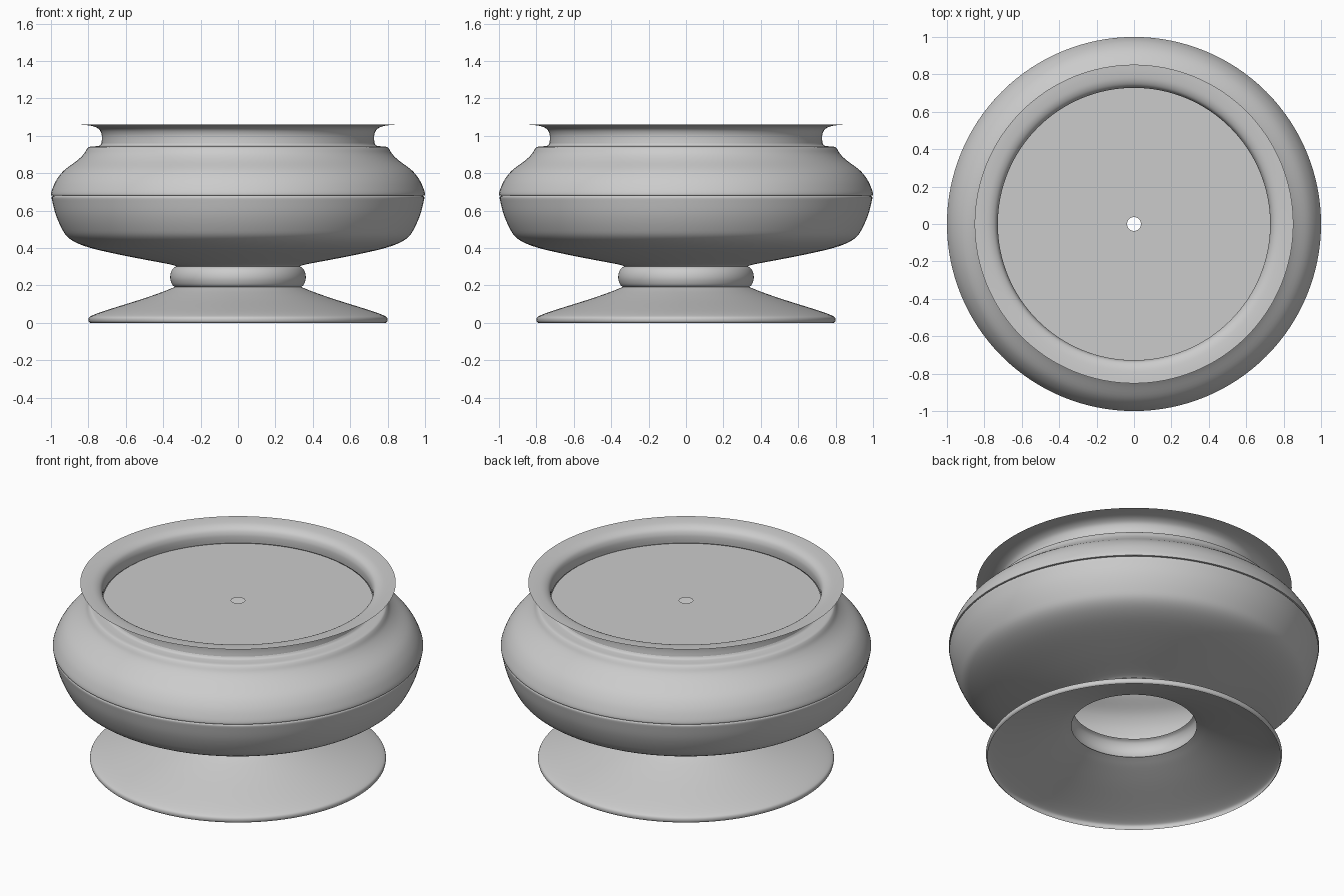
import bpy, math
from mathutils import Vector

if "Cube" in bpy.data.objects:
    bpy.data.objects.remove(bpy.data.objects["Cube"])

SEGMENTS = 128


def smooth_curve(pts, steps=4):
    """Catmull-Rom through the profile points."""
    p = [Vector(q) for q in pts]
    p = [p[0]] + p + [p[-1]]
    out = []
    for a, b, c, d in zip(p, p[1:], p[2:], p[3:]):
        for k in range(steps):
            t = k / steps
            out.append(0.5 * (2 * b + (c - a) * t + (2 * a - 5 * b + 4 * c - d) * t**2
                              + (3 * b - a - 3 * c + d) * t**3))
    return out + [p[-1]]


def lathe(name, profile):
    """Turn an (r, z) profile, listed from bottom to top, into a thin shell."""
    n = len(profile)
    verts, faces = [], []
    for i in range(SEGMENTS):
        a = 2 * math.pi * i / SEGMENTS
        verts += [(r * math.cos(a), r * math.sin(a), z) for r, z in profile]
        o, q = i * n, (i + 1) % SEGMENTS * n
        faces += [(o + j, q + j, q + j + 1, o + j + 1) for j in range(n - 1)]
    mesh = bpy.data.meshes.new(name)
    mesh.from_pydata(verts, [], faces)
    obj = bpy.data.objects.new(name, mesh)
    bpy.context.collection.objects.link(obj)
    bpy.ops.object.select_all(action='DESELECT')
    obj.select_set(True)
    bpy.context.view_layer.objects.active = obj
    bpy.ops.object.shade_smooth_by_angle(angle=math.radians(35))
    return obj


# Flared foot, open underneath
lathe("foot", smooth_curve([
    (0.79, 0), (0.798, 0.008), (0.798, 0.025), (0.785, 0.037), (0.74, 0.055), (0.67, 0.078),
    (0.52, 0.125), (0.41, 0.163), (0.36, 0.183), (0.338, 0.192)]))

# Rounded collar of the stem
lathe("stem_collar", smooth_curve([
    (0.338, 0.192), (0.352, 0.205), (0.362, 0.235), (0.36, 0.265), (0.348, 0.29), (0.33, 0.302)]))

# Lower and upper halves of the bowl, meeting in a fine groove
lathe("bowl_lower", smooth_curve([
    (0.33, 0.302), (0.37, 0.314), (0.55, 0.348), (0.74, 0.388), (0.845, 0.42), (0.91, 0.458),
    (0.945, 0.51), (0.975, 0.58), (0.993, 0.65), (0.996, 0.672), (0.988, 0.68)]))
lathe("bowl_upper", smooth_curve([
    (0.988, 0.68), (1.0, 0.684), (0.993, 0.715), (0.97, 0.765), (0.93, 0.815), (0.86, 0.868),
    (0.825, 0.902), (0.808, 0.93), (0.795, 0.941), (0.765, 0.944), (0.74, 0.948), (0.73, 0.96)]))

# Neck with out-turned rim
lathe("neck_rim", smooth_curve([
    (0.73, 0.96), (0.728, 0.985), (0.73, 1.01), (0.742, 1.034), (0.77, 1.05), (0.81, 1.057),
    (0.852, 1.06)]))

# Flat inner plate with a small centre hole
lathe("inner_plate", [(0.73, 0.955), (0.037, 0.955)])
